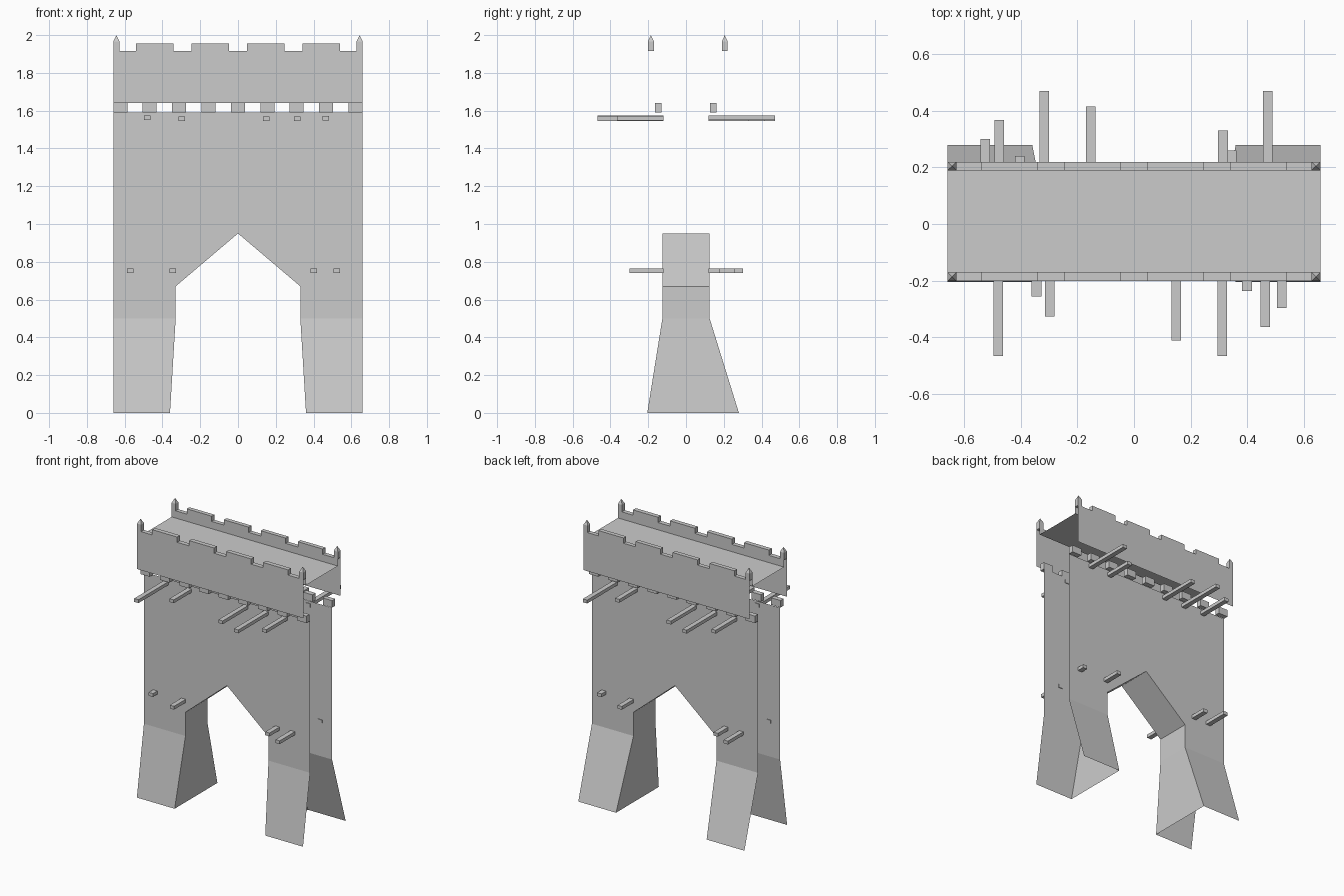
import bpy, bmesh

if "Cube" in bpy.data.objects:
    bpy.data.objects.remove(bpy.data.objects["Cube"])


def make(name, faces):
    """Mesh object from a list of polygons, welded."""
    bm = bmesh.new()
    for f in faces:
        bm.faces.new([bm.verts.new(p) for p in f])
    bmesh.ops.remove_doubles(bm, verts=bm.verts[:], dist=1e-5)
    bmesh.ops.recalc_face_normals(bm, faces=bm.faces[:])
    me = bpy.data.meshes.new(name)
    bm.to_mesh(me)
    bm.free()
    ob = bpy.data.objects.new(name, me)
    bpy.context.collection.objects.link(ob)
    return ob


def box(x0, x1, y0, y1, z0, z1):
    """Six faces of a box."""
    lo = [(x0, y0), (x1, y0), (x1, y1), (x0, y1)]
    a = [(x, y, z0) for x, y in lo]
    b = [(x, y, z1) for x, y in lo]
    sides = [[a[i], a[(i + 1) % 4], b[(i + 1) % 4], b[i]] for i in range(4)]
    return sides + [a[::-1], b]


HALF = 0.66
WALL_TOP, LEDGE, FLOOR = 1.59, 1.64, 1.865

# Gate wall: open-ended shell, pointed passage, feet flaring out below z = 0.5
arch = [(0.0, 0.95), (0.33, 0.67), (0.33, 0.50), (0.36, 0.0)]
front_y = [-0.125, -0.125, -0.125, -0.205]
back_y = [0.125, 0.125, 0.125, 0.28]
wall = []
for s in (-1, 1):
    for ys in (front_y, back_y):
        inner = [(s * x, y, z) for (x, z), y in zip(arch, ys)]
        outer = [(s * HALF, y, z) for (x, z), y in zip(arch, ys)]
        wall.append([(0, ys[0], WALL_TOP), inner[0], outer[0],
                     (s * HALF, ys[0], WALL_TOP)])
        for i in range(3):
            wall.append([inner[i], inner[i + 1], outer[i + 1], outer[i]])
    # passage lining
    for i in range(3):
        (xa, za), (xb, zb) = arch[i], arch[i + 1]
        wall.append([(s * xa, front_y[i], za), (s * xb, front_y[i + 1], zb),
                     (s * xb, back_y[i + 1], zb), (s * xa, back_y[i], za)])
make("gate_wall", wall)

# Battlements: notched outer skin, top strip and inner skin down to the walkway
cuts = [-HALF, -0.54, -0.342, -0.246, -0.048, 0.048, 0.246, 0.342, 0.54, HALF]
heights = [1.955 if i % 2 else 1.917 for i in range(9)]
sides = {"front": (-0.202, -0.17), "back": (0.22, 0.19)}
for name, (yo, yi) in sides.items():
    faces = []
    for i, h in enumerate(heights):
        a, b = cuts[i], cuts[i + 1]
        faces.append([(a, yo, LEDGE), (b, yo, LEDGE), (b, yo, h), (a, yo, h)])
        faces.append([(a, yi, FLOOR), (b, yi, FLOOR), (b, yi, h), (a, yi, h)])
        faces.append([(a, yo, h), (b, yo, h), (b, yi, h), (a, yi, h)])
        if i:
            p = heights[i - 1]
            faces.append([(a, yo, p), (a, yi, p), (a, yi, h), (a, yo, h)])
    make(name + "_battlement", faces)

# Walkway floor
make("walkway", [[(-HALF, -0.17, FLOOR), (HALF, -0.17, FLOOR),
                  (HALF, 0.19, FLOOR), (-HALF, 0.19, FLOOR)]])

# Pointed corner posts
for name, (yo, yi) in sides.items():
    y0, y1 = sorted((yo, yi))
    for label, x0 in (("left", -HALF), ("right", HALF - 0.032)):
        x1 = x0 + 0.032
        faces = box(x0, x1, y0, y1, 1.915, 1.967)
        top = faces.pop()
        tip = ((x0 + x1) / 2, (y0 + y1) / 2, 2.0)
        faces += [[top[i], top[(i + 1) % 4], tip] for i in range(4)]
        make(f"{name}_{label}_post", faces)

# Corbels under the battlements
for name, y0, y1 in (("front", -0.165, -0.13), ("back", 0.127, 0.162)):
    faces = []
    for i in range(9):
        x0 = -HALF + 0.1556 * i
        faces += box(x0, x0 + 0.074, y0, y1, WALL_TOP, LEDGE)
    make(name + "_corbels", faces)

# Projecting beams: front x, back x, reach from the centre, height
beams = [(-0.48, 0.473, 0.468, 1.562), (-0.298, 0.315, 0.328, 1.556),
         (0.15, -0.153, 0.412, 1.557), (0.313, -0.318, 0.468, 1.557),
         (0.464, -0.477, 0.365, 1.56), (-0.57, 0.565, 0.175, 0.752),
         (-0.345, 0.345, 0.257, 0.752), (0.40, -0.405, 0.238, 0.752),
         (0.523, -0.527, 0.298, 0.752)]
front, back = [], []
for xf, xb, reach, z in beams:
    front += box(xf - 0.017, xf + 0.017, -reach, -0.12, z - 0.012, z + 0.012)
    back += box(xb - 0.017, xb + 0.017, 0.12, reach + 0.003, z - 0.012, z + 0.012)
make("front_beams", front)
make("back_beams", back)
